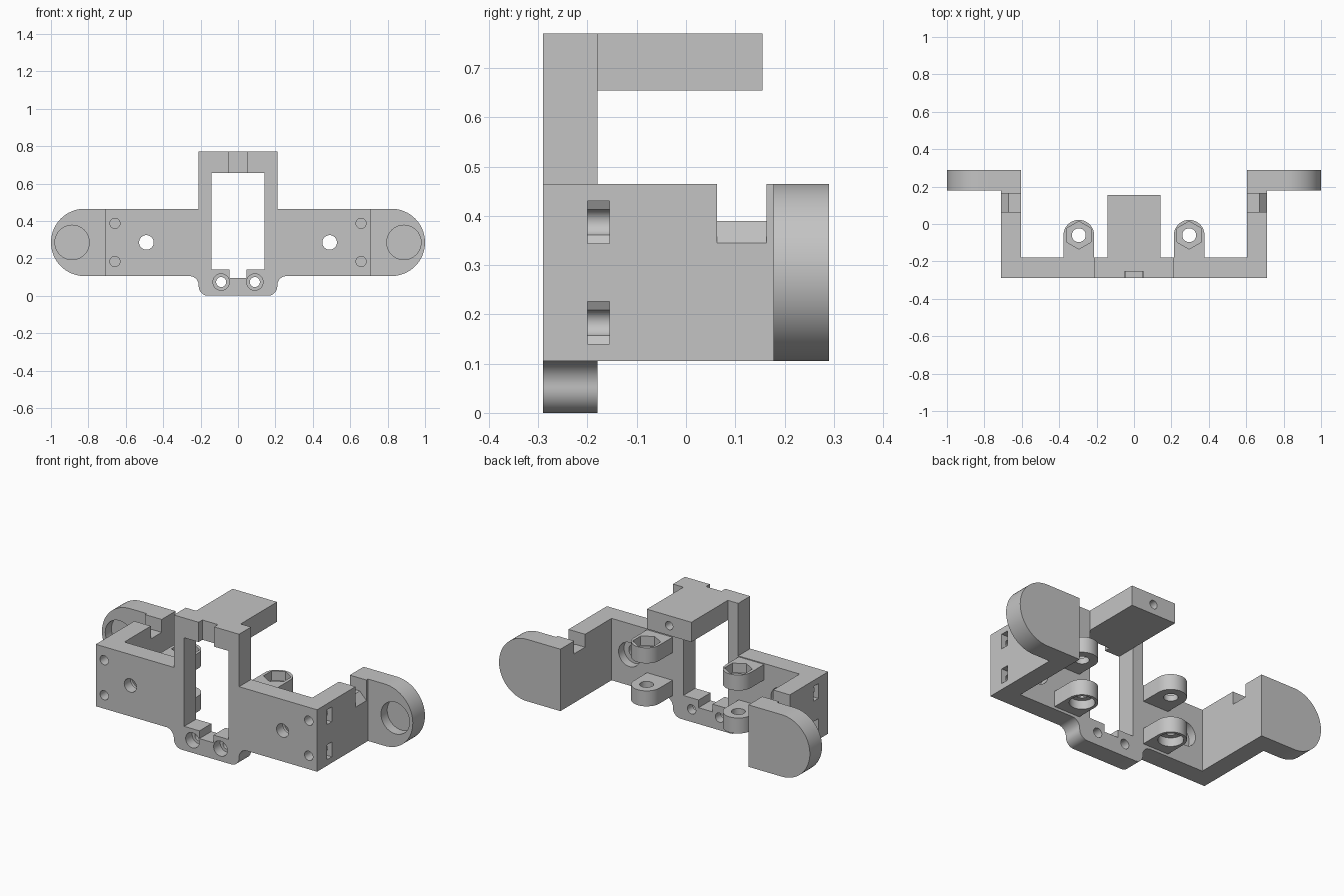
import bpy, bmesh
from math import cos, sin, radians
from mathutils import Vector

scene = bpy.context.scene
if "Cube" in scene.objects:
    bpy.data.objects.remove(scene.objects["Cube"], do_unlink=True)

grey = bpy.data.materials.new("plain grey")
grey.use_nodes = True
colour = (0.55, 0.55, 0.55, 1)
grey.diffuse_color = colour
grey.node_tree.nodes["Principled BSDF"].inputs["Base Color"].default_value = colour

PLACE = {"X": lambda a, b, t: (t, a, b),
         "Y": lambda a, b, t: (a, t, b),
         "Z": lambda a, b, t: (a, b, t)}


def prism(name, outline, axis, low, high):
    """Extrude a flat outline along an axis."""
    bm = bmesh.new()
    put = PLACE[axis]
    base = bm.faces.new([bm.verts.new(put(a, b, low)) for a, b in outline])
    new = bmesh.ops.extrude_face_region(bm, geom=[base])["geom"]
    shift = Vector(put(0, 0, high - low))
    bmesh.ops.translate(bm, vec=shift, verts=[v for v in new if isinstance(v, bmesh.types.BMVert)])
    bmesh.ops.recalc_face_normals(bm, faces=bm.faces)
    mesh = bpy.data.meshes.new(name)
    bm.to_mesh(mesh)
    bm.free()
    mesh.materials.append(grey)
    obj = bpy.data.objects.new(name, mesh)
    scene.collection.objects.link(obj)
    return obj


def arc(cx, cy, r, start, end, steps=12):
    angles = [radians(start + (end - start) * i / steps) for i in range(steps + 1)]
    return [(cx + r * cos(t), cy + r * sin(t)) for t in angles]


def circle(cx, cy, r, sides=40, turn=0):
    return arc(cx, cy, r, turn, turn + 360, sides)[:-1]


def rect(a0, b0, a1, b1):
    return [(a0, b0), (a1, b0), (a1, b1), (a0, b1)]


def flip(outline, side):
    return [(side * a, b) for a, b in outline]


def cut(obj, outline, axis, low, high):
    """Subtract an extruded outline from a part."""
    tool = prism("cutter", outline, axis, min(low, high), max(low, high))
    tool.hide_render = True
    mod = obj.modifiers.new("cut", "BOOLEAN")
    mod.operation = "DIFFERENCE"
    mod.solver = "EXACT"
    mod.object = tool
    bpy.context.view_layer.objects.active = obj
    bpy.ops.object.modifier_apply(modifier=mod.name)
    bpy.data.objects.remove(tool, do_unlink=True)


FRONT, BACK = -0.29, -0.18
LOW, TOP, ROOF = 0.105, 0.465, 0.77
INNER, OUTER = 0.605, 0.712
MID = (LOW + TOP) / 2
parts = []

# Front plate with the tall central frame and rounded foot
half = [(0.21, ROOF), (0.21, TOP), (INNER, TOP), (INNER, LOW)]
half += arc(0.26, LOW - 0.05, 0.05, 90, 180) + arc(0.16, 0.05, 0.05, 0, -90)
plate = prism("front_plate", half + flip(half[::-1], -1), "Y", FRONT, BACK)
window = [(0.143, 0.655), (0.143, 0.14), (0.045, 0.14), (0.045, 0.095)]
cut(plate, window + flip(window[::-1], -1), "Y", -0.4, 0)
cut(plate, rect(-0.05, FRONT - 0.1, 0.05, FRONT + 0.035), "Z", 0.6, 0.9)
for s in (1, -1):
    # Foot screw holes with counterbores, then the plate holes
    cut(plate, circle(s * 0.09, 0.073, 0.027), "Y", -0.4, 0)
    cut(plate, circle(s * 0.09, 0.073, 0.044), "Y", -0.4, FRONT + 0.06)
    cut(plate, circle(s * 0.49, MID, 0.039), "Y", -0.4, 0)
    cut(plate, circle(s * 0.49, MID, 0.07), "Y", BACK - 0.05, 0)
parts.append(plate)

# Top arm reaching back, with a blind screw hole
arm = prism("top_arm", rect(-0.143, BACK, 0.143, 0.155), "Z", 0.655, ROOF)
cut(arm, circle(0, 0.712, 0.024), "Y", 0, 0.3)
parts.append(arm)

for s, side in ((1, "left"), (-1, "right")):
    # Side wall with cable notch, screw holes and nut slots
    wall = prism(side + "_wall", rect(FRONT, LOW, 0.178, TOP), "X",
                 min(s * INNER, s * OUTER), max(s * INNER, s * OUTER))
    notch = [(0.5, 0.39), (0.67, 0.39), (OUTER, 0.345), (0.8, 0.345), (0.8, 0.6), (0.5, 0.6)]
    cut(wall, flip(notch, s), "Y", 0.063, 0.163)
    for z in (0.387, 0.183):
        slot = [(0.8, z - 0.043), (0.66, z - 0.043), (0.635, z), (0.66, z + 0.043), (0.8, z + 0.043)]
        cut(wall, flip(slot, s), "Y", -0.2, -0.155)
        cut(wall, circle(s * 0.658, z, 0.027), "Y", -0.4, -0.12)
    parts.append(wall)

    # Rounded ear with a shallow round seat in its front
    ear_outline = [(INNER, LOW)] + arc(0.82, MID, 0.18, -90, 90, 32) + [(INNER, TOP)]
    ear = prism(side + "_ear", flip(ear_outline, s), "Y", 0.178, 0.29)
    cut(ear, circle(s * 0.887, MID, 0.092), "Y", 0.1, 0.235)
    parts.append(ear)

    # Pair of lugs: hex nut seat above, round counterbore below
    x, y = 0.295, -0.06
    lug_outline = [(x + 0.082, BACK)] + arc(x, y, 0.082, 0, 180, 24) + [(x - 0.082, BACK)]
    for level, z0, z1 in (("upper", 0.37, 0.46), ("lower", 0.12, 0.21)):
        lug = prism(f"{side}_{level}_lug", flip(lug_outline, s), "Z", z0, z1)
        cut(lug, circle(s * x, y, 0.037), "Z", 0, 0.6)
        if level == "upper":
            cut(lug, circle(s * x, y, 0.074, 6, 30), "Z", z1 - 0.055, 0.6)
        else:
            cut(lug, circle(s * x, y, 0.066), "Z", 0, z0 + 0.05)
        parts.append(lug)

# Smooth the round surfaces while keeping edges crisp
bpy.ops.object.select_all(action="DESELECT")
for part in parts:
    part.select_set(True)
bpy.context.view_layer.objects.active = plate
bpy.ops.object.shade_smooth_by_angle(angle=radians(30))
